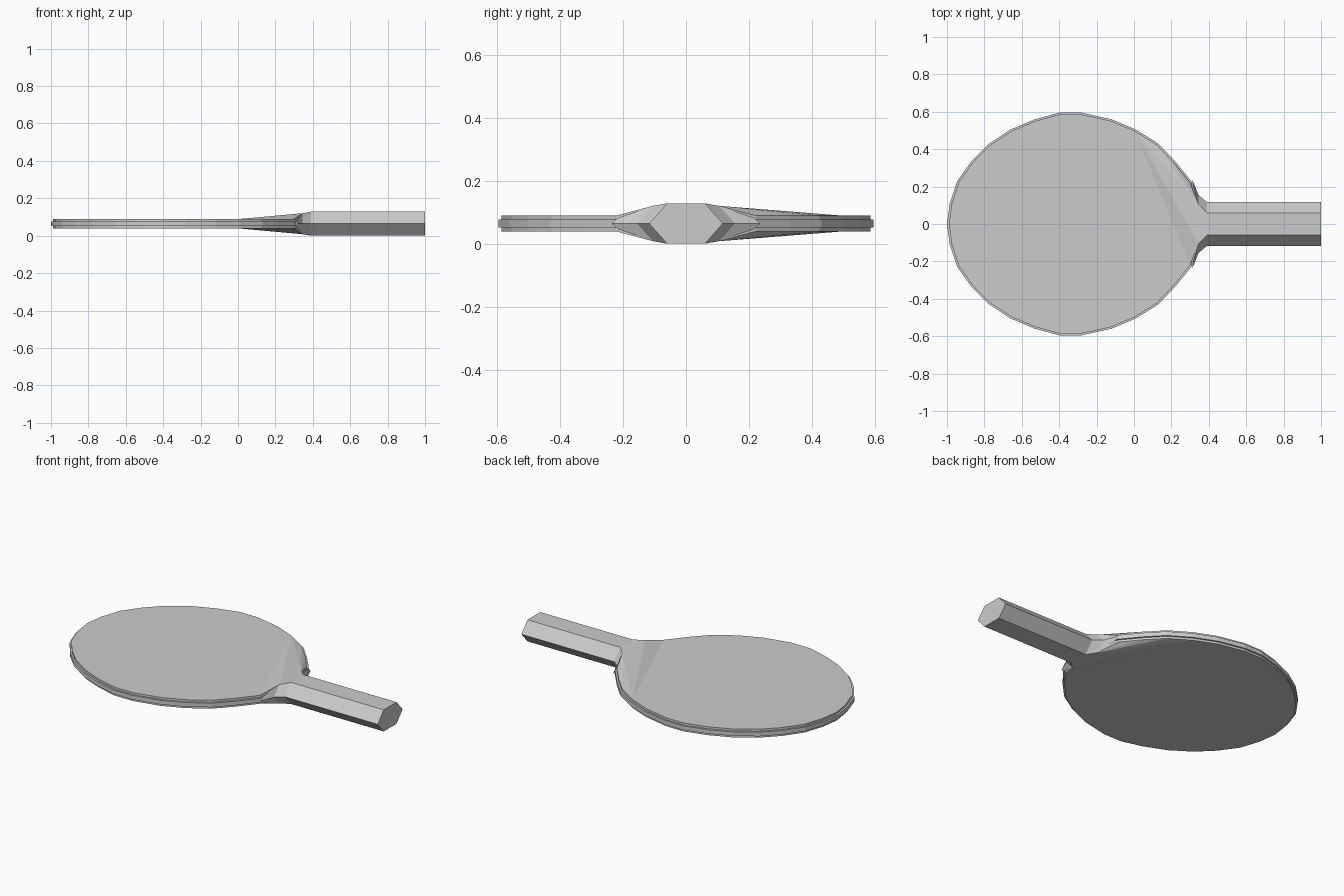
import bpy, bmesh

if "Cube" in bpy.data.objects:
    bpy.data.objects.remove(bpy.data.objects["Cube"])

MID = 0.064  # height of the mirror plane

# Upper half of the blade outline, tip to neck
HALF = [(-.985, .11), (-.945, .23), (-.87, .335), (-.78, .425), (-.66, .505),
        (-.53, .56), (-.40, .595), (-.28, .595), (-.12, .56), (.01, .505),
        (.13, .43), (.22, .335), (.31, .225)]
RIM = ([(x, -y) for x, y in reversed(HALF)] + [(-1, 0)] + HALF)


def make_object(name, verts, faces):
    mesh = bpy.data.meshes.new(name)
    mesh.from_pydata(verts, [], faces)
    bm = bmesh.new()
    bm.from_mesh(mesh)
    bmesh.ops.recalc_face_normals(bm, faces=bm.faces)
    bm.to_mesh(mesh)
    bm.free()
    ob = bpy.data.objects.new(name, mesh)
    bpy.context.collection.objects.link(ob)
    return ob


def loft(name, rings):
    n = len(rings[0])
    verts = [v for r in rings for v in r]
    faces = [tuple(range(n)), tuple(range(len(verts) - n, len(verts)))]
    for k in range(len(rings) - 1):
        for i in range(n):
            j = (i + 1) % n
            faces.append((k*n + i, k*n + j, k*n + n + j, k*n + n + i))
    return make_object(name, verts, faces)


# Wooden core of the blade
loft("blade_core", [[(x, y, MID + h) for x, y in RIM] for h in (-.0125, .0125)])


# Six-sided handle flaring into the blade
def hexagon(x, flat, side, half):
    return [(x, flat, MID + half), (x, side, MID), (x, flat, MID - half),
            (x, -flat, MID - half), (x, -side, MID), (x, -flat, MID + half)]


loft("handle", [hexagon(1, .06, .117, MID), hexagon(.39, .06, .117, MID),
                hexagon(.345, .105, .155, .056), hexagon(.313, .215, .235, .018)])


# Rubber sheets: flat, with a shallow ramp rising to the handle
def rubber(name, sign):
    ring = [(-.33 + (x + .33) * .984, y * .984) for x, y in RIM]
    n = len(ring)
    ramp = n - 4  # rim point where the ramp starts
    neck = [(.345, .105), (.345, -.105)]
    verts = [(x, y, MID + sign * .025) for x, y in ring]
    verts += [(x, y, MID + sign * .056) for x, y in neck]
    verts += [(x, y, MID + sign * .009) for x, y in ring + neck]
    left, right, m = n, n + 1, n + 2
    faces = [tuple(range(ramp + 1)), (right, 0, ramp), (right, ramp, left)]
    faces += [(left, i, i + 1) for i in range(ramp, n - 1)]
    faces += [(i, (i + 1) % m, (i + 1) % m + m, i + m) for i in range(m)]
    faces.append(tuple(range(m, 2 * m)))
    make_object(name, verts, faces)


rubber("top_rubber", 1)
rubber("bottom_rubber", -1)
